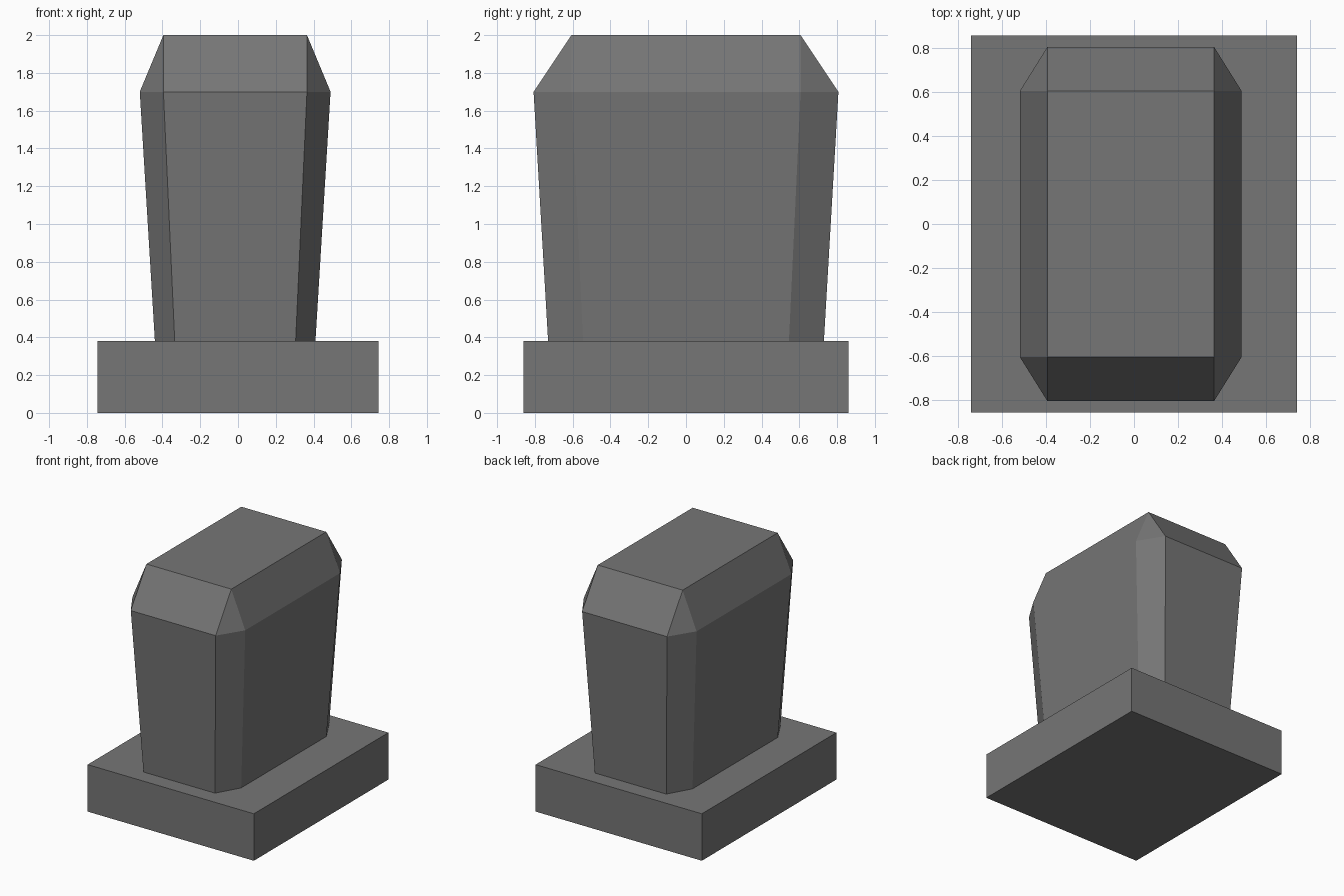
import bpy
import bmesh

if "Cube" in bpy.data.objects:
    bpy.data.objects.remove(bpy.data.objects["Cube"])

stone = bpy.data.materials.new("dark grey stone")
stone.diffuse_color = (0.18, 0.18, 0.18, 1)
stone.use_nodes = True
stone.node_tree.nodes["Principled BSDF"].inputs["Base Color"].default_value = stone.diffuse_color


def finish(name, bm):
    bmesh.ops.recalc_face_normals(bm, faces=bm.faces)
    mesh = bpy.data.meshes.new(name)
    bm.to_mesh(mesh)
    bm.free()
    mesh.materials.append(stone)
    obj = bpy.data.objects.new(name, mesh)
    bpy.context.collection.objects.link(obj)
    return obj


def octagon(cx, outer_x, inner_x, outer_y, inner_y, z):
    """Rectangle with cut corners, counter-clockwise."""
    pts = [(inner_x, -outer_y), (outer_x, -inner_y), (outer_x, inner_y), (inner_x, outer_y),
           (-inner_x, outer_y), (-outer_x, inner_y), (-outer_x, -inner_y), (-inner_x, -outer_y)]
    return [(cx + x, y, z) for x, y in pts]


# Rectangular plinth
bm = bmesh.new()
bmesh.ops.create_cube(bm, size=1)
for v in bm.verts:
    v.co = (v.co.x * 1.488, v.co.y * 1.72, (v.co.z + 0.5) * 0.38)
finish("plinth", bm)

# Tapered block with chamfered corners; the top ring closes to a rectangle
CX = -0.015
rings = [
    octagon(CX, 0.425, 0.32, 0.73, 0.545, 0.38),
    octagon(CX, 0.505, 0.38, 0.807, 0.607, 1.70),
    octagon(CX, 0.38, 0.38, 0.607, 0.607, 2.00),
]
bm = bmesh.new()
loops = [[bm.verts.new(p) for p in ring] for ring in rings]
for low, high in zip(loops, loops[1:]):
    for i in range(8):
        j = (i + 1) % 8
        bm.faces.new((low[i], low[j], high[j], high[i]))
bm.faces.new(loops[0][::-1])
bm.faces.new(loops[-1])
bmesh.ops.remove_doubles(bm, verts=bm.verts, dist=0.001)
finish("tapered_block", bm)
